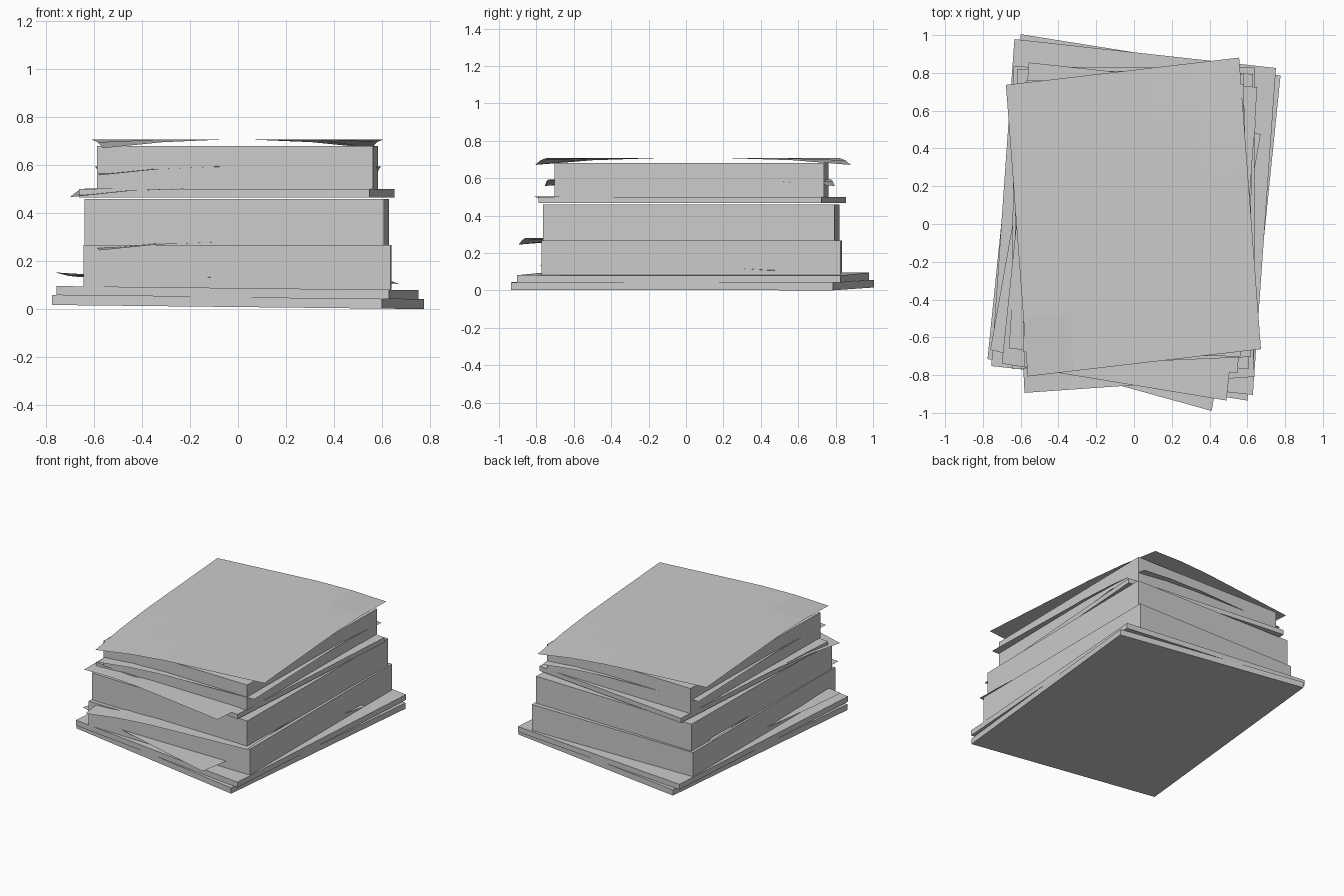
import bpy
import bmesh
from math import radians, cos, sin

cube = bpy.data.objects.get("Cube")
if cube:
    bpy.data.objects.remove(cube, do_unlink=True)

STRETCH = 1.25  # every page is a turned square, lengthened along y

paper = bpy.data.materials.new("paper grey")
paper.use_nodes = True
GREY = (0.6, 0.6, 0.6, 1.0)
paper.diffuse_color = GREY
paper.node_tree.nodes["Principled BSDF"].inputs["Base Color"].default_value = GREY


def place(u, v, size, angle, centre):
    """Map page coordinates (-0.5 to 0.5) to the turned, stretched page."""
    a = radians(angle)
    x = size * (u * cos(a) - v * sin(a))
    y = size * (u * sin(a) + v * cos(a)) * STRETCH
    return x + centre[0], y + centre[1]


def finish(bm, name):
    mesh = bpy.data.meshes.new(name)
    bm.to_mesh(mesh)
    bm.free()
    mesh.materials.append(paper)
    obj = bpy.data.objects.new(name, mesh)
    bpy.context.collection.objects.link(obj)


def paper_block(name, z0, z1, size, angle, centre, slope=0.0):
    bm = bmesh.new()
    bmesh.ops.create_cube(bm, size=1)
    for v in bm.verts:
        x, y = place(v.co.x, v.co.y, size, angle, centre)
        v.co = x, y, (z1 if v.co.z > 0 else z0) + slope * x
    finish(bm, name)


def loose_sheet(name, z, size, angle, centre, bends):
    """A thin sheet; bends maps a corner (side x, side y) to its lift."""
    bm = bmesh.new()
    bmesh.ops.create_grid(bm, x_segments=5, y_segments=5, size=0.5)
    for v in bm.verts:
        u, w = v.co.x, v.co.y
        lift = 0
        for (sx, sy), amount in bends.items():
            reach = (0.5 - sx * u) + (0.5 - sy * w)
            lift += amount * max(0, 1 - reach / 0.45) ** 2
        v.co = *place(u, w, size, angle, centre), z + lift
    finish(bm, name)


# Stacked bundles, from the bottom up
paper_block("bottom_bundle", 0.009, 0.05, 1.387, -7.27, (0, 0.035), -0.011)
paper_block("second_bundle", 0.05, 0.088, 1.39, -5.05, (-0.002, 0.037), -0.011)
paper_block("lower_thick_bundle", 0.083, 0.268, 1.28, -0.2, (-0.002, 0.03))
paper_block("upper_thick_bundle", 0.268, 0.46, 1.248, -0.95, (-0.005, 0.028))
paper_block("thin_bundle", 0.466, 0.5, 1.215, -4.95, (-0.005, 0.033))
paper_block("top_bundle", 0.5, 0.68, 1.152, -0.95, (-0.003, 0.03))

# Loose sheets poking out between the bundles, and one on top
FRONT_LEFT, BACK_RIGHT = (-1, -1), (1, 1)
loose_sheet("low_loose_sheet", 0.133, 1.2, -12.5, (-0.045, -0.095),
            {FRONT_LEFT: 0.02, BACK_RIGHT: -0.028})
loose_sheet("middle_loose_sheet", 0.28, 1.22, 3.2, (-0.005, -0.09),
            {FRONT_LEFT: -0.035})
loose_sheet("high_loose_sheet", 0.503, 1.2, -7.5, (-0.027, -0.093),
            {FRONT_LEFT: -0.036})
loose_sheet("upper_loose_sheet", 0.594, 1.2, 2, (0, 0.02),
            {FRONT_LEFT: -0.036, BACK_RIGHT: -0.036})
loose_sheet("top_loose_sheet", 0.707, 1.24, 5.34, (-0.003, 0.037),
            {FRONT_LEFT: -0.036, BACK_RIGHT: -0.036})
